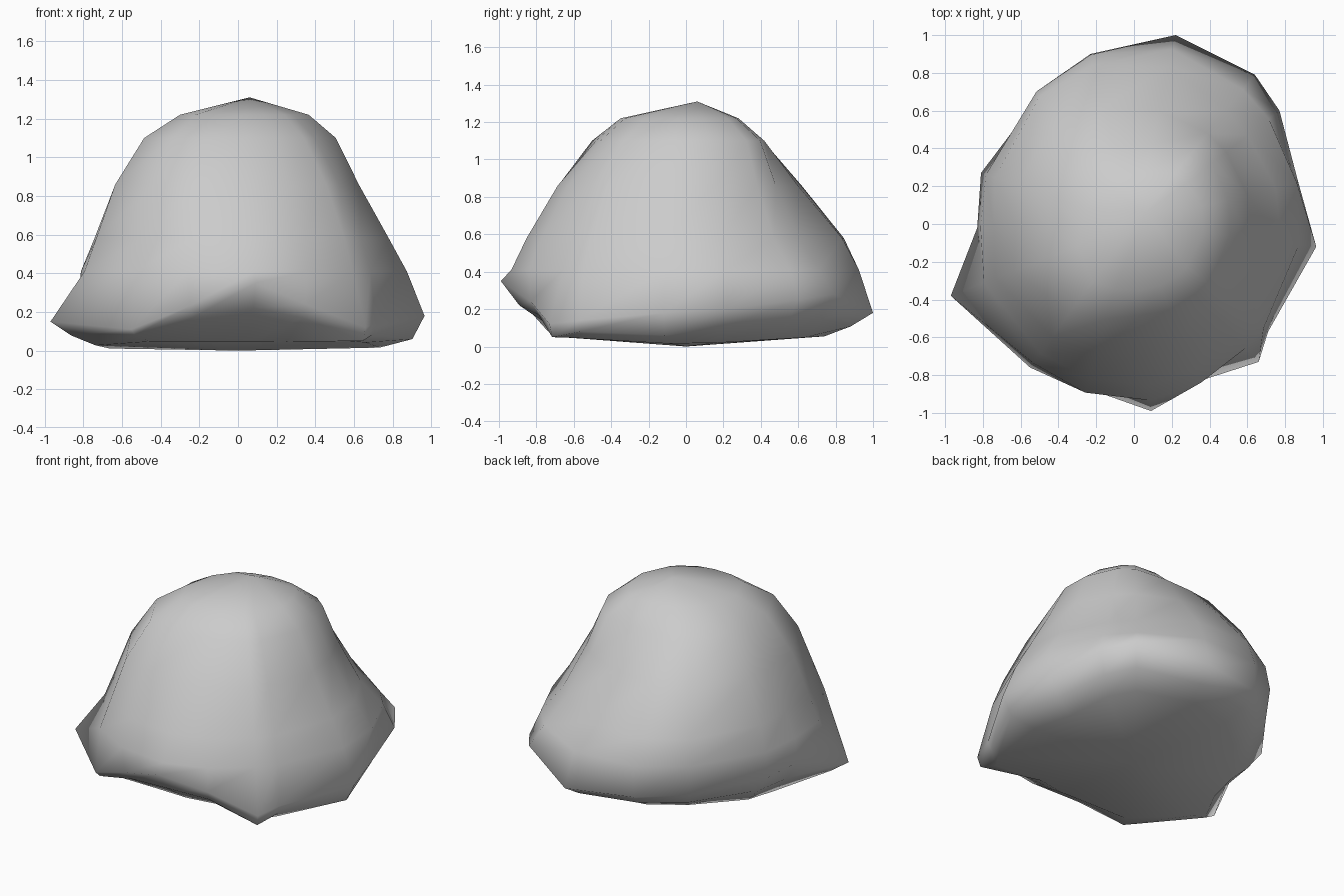
import bpy, bmesh, math

if "Cube" in bpy.data.objects:
    bpy.data.objects.remove(bpy.data.objects["Cube"])

# Widest outline of the boulder (x, y, z), counter-clockwise from the right
rim = [(.965, -.12, .18), (.87, .22, .2), (.77, .6, .25), (.64, .79, .28),
       (.22, 1.0, .18), (-.23, .9, .2), (-.5, .68, .2), (-.81, .27, .25),
       (-.83, -.02, .25), (-.97, -.38, .15), (-.55, -.76, .11), (-.25, -.87, .23),
       (.09, -.99, .35), (.35, -.83, .24), (.66, -.73, .12), (.71, -.57, .14)]

# Upper levels: height, then radius towards E NE N NW W SW S SE
levels = [(.41, (.88, .91, .96, .85, .81, .90, .945, .88)),
          (.58, (.78, .76, .89, .83, .74, .84, .86, .82)),
          (.86, (.62, .62, .61, .70, .62, .75, .69, .68)),
          (1.10, (.51, .53, .39, .50, .45, .60, .48, .51)),
          (1.22, (.37, .36, .26, .26, .27, .38, .35, .36))]


def radius_at(radii, angle):
    t = angle / (math.pi / 4) % 8
    i = int(t)
    return radii[i % 8] + (radii[(i + 1) % 8] - radii[i % 8]) * (t - i)


bm = bmesh.new()

# Underside: floor ring, then a lip under the front overhang and feet
floor_scale = [.76, .76, .8, .8, .74, .75, .76, .76, .8, .76, .82, .72, .64, .72, .88, .93]
lip = {0: (.935, .06), 10: (.97, .08), 11: (.94, .17), 12: (.9, .22),
       13: (.95, .17), 14: (.98, .05)}
floor_ring, lip_ring = [], []
for i, (x, y, z) in enumerate(rim):
    s = floor_scale[i]
    fz = .01 + .06 * abs(y * s)
    floor_ring.append(bm.verts.new((x * s, y * s, fz)))
    s, lz = lip.get(i, ((1 + s) / 2 + .01, (z + fz) / 2 - .01))
    lip_ring.append(bm.verts.new((x * s, y * s, lz)))

# Rim and upper rings
rings = [floor_ring, lip_ring, [bm.verts.new(p) for p in rim]]
for height, radii in levels:
    ring = []
    for x, y, z in rim:
        a = math.atan2(y, x)
        r = radius_at(radii, a)
        ring.append(bm.verts.new((r * math.cos(a), r * math.sin(a), height)))
    rings.append(ring)

# Skin between rings, closed at the base and peak
n = len(rim)
for low, high in zip(rings, rings[1:]):
    for i in range(n):
        j = (i + 1) % n
        bm.faces.new((low[i], low[j], high[j], high[i]))
base = bm.verts.new((0, 0, 0))
peak = bm.verts.new((.06, .06, 1.31))
for i in range(n):
    j = (i + 1) % n
    bm.faces.new((floor_ring[j], floor_ring[i], base))
    bm.faces.new((rings[-1][i], rings[-1][j], peak))

bmesh.ops.recalc_face_normals(bm, faces=bm.faces)
for f in bm.faces:
    f.smooth = True
mesh = bpy.data.meshes.new("boulder")
bm.to_mesh(mesh)
bm.free()
boulder = bpy.data.objects.new("boulder", mesh)
bpy.context.collection.objects.link(boulder)
